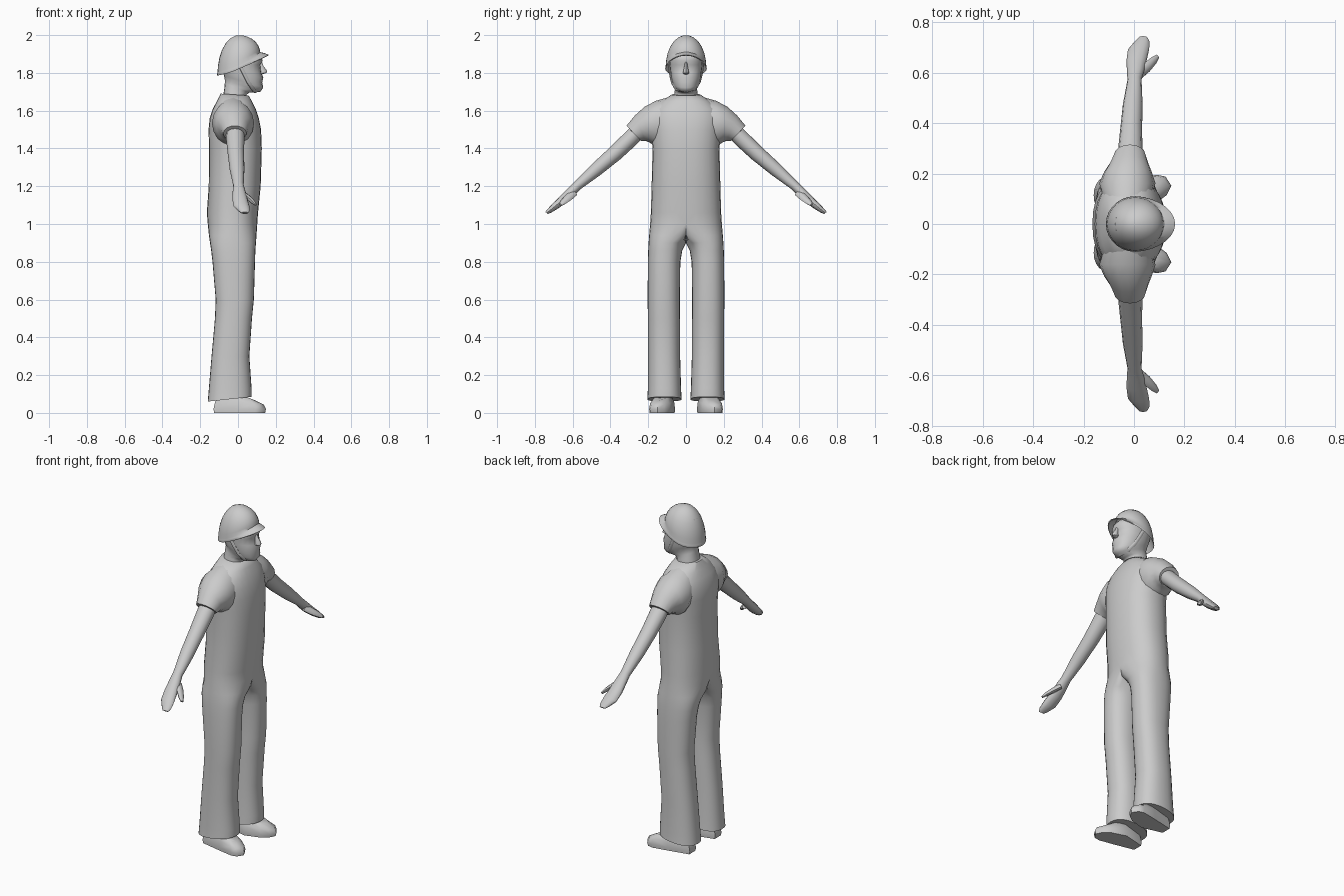
import bpy, bmesh, math
from mathutils import Vector as V

grey = bpy.data.materials.new("plain_grey")
grey.diffuse_color = (0.6, 0.6, 0.6, 1)


def spow(a, e):
    return math.copysign(abs(a) ** (2 / e), a)


def ring(c, u, v, n=16, e=2.0):
    """Superellipse cross-section around c with half axes u and v."""
    c, u, v = V(c), V(u), V(v)
    angles = [2 * math.pi * i / n for i in range(n)]
    return [c + u * spow(math.cos(a), e) + v * spow(math.sin(a), e) for a in angles]


def level(x0, x1, zb, zf, hw, yc=0.0, n=16, e=2.2):
    """Roughly horizontal section, from back x0 at zb to front x1 at zf."""
    return ring(((x0 + x1) / 2, yc, (zb + zf) / 2),
                ((x1 - x0) / 2, 0, (zf - zb) / 2), (0, hw, 0), n, e)


def limb(top, bot, x0, x1, n=12):
    """Section across an arm, from its top (y, z) to its bottom (y, z)."""
    t, b = V((0, *top)), V((0, *bot))
    return ring((t + b) / 2 + V(((x0 + x1) / 2, 0, 0)), ((x1 - x0) / 2, 0, 0),
                (t - b) / 2, n)


def loft(name, rings, mirror=False, half=False, angle=50):
    bm = bmesh.new()
    if half:
        rings = [[V((p.x, max(p.y, 0), p.z)) for p in r] for r in rings]
    vs = [[bm.verts.new(p) for p in r] for r in rings]
    n = len(vs[0])
    for a, b in zip(vs, vs[1:]):
        for i in range(n):
            j = (i + 1) % n
            bm.faces.new((a[i], a[j], b[j], b[i]))
    bm.faces.new(vs[0][::-1])
    bm.faces.new(vs[-1])
    if half:
        inner = [f for f in bm.faces if max(v.co.y for v in f.verts) < 1e-5]
        bmesh.ops.delete(bm, geom=inner, context='FACES')
    if mirror:
        bmesh.ops.mirror(bm, geom=bm.verts[:] + bm.edges[:] + bm.faces[:],
                         axis='Y', merge_dist=1e-4)
    bmesh.ops.recalc_face_normals(bm, faces=bm.faces[:])
    me = bpy.data.meshes.new(name)
    bm.to_mesh(me)
    bm.free()
    me.materials.append(grey)
    ob = bpy.data.objects.new(name, me)
    bpy.context.collection.objects.link(ob)
    bpy.ops.object.select_all(action='DESELECT')
    ob.select_set(True)
    bpy.context.view_layer.objects.active = ob
    bpy.ops.object.shade_smooth_by_angle(angle=math.radians(angle))
    return ob


# Trousers and torso: one side from hem to collar, mirrored
# x back, x front, z back, z front, half width, centre y
body = [
    (-0.160, 0.072, 0.060, 0.085, 0.091, 0.114),
    (-0.155, 0.072, 0.120, 0.130, 0.088, 0.114),
    (-0.140, 0.060, 0.300, 0.300, 0.085, 0.116),
    (-0.122, 0.074, 0.500, 0.500, 0.085, 0.117),
    (-0.118, 0.084, 0.600, 0.600, 0.085, 0.118),
    (-0.135, 0.090, 0.800, 0.800, 0.086, 0.116),
    (-0.142, 0.092, 0.860, 0.860, 0.090, 0.110),
    (-0.148, 0.095, 0.900, 0.900, 0.099, 0.099),
    (-0.154, 0.098, 0.940, 0.940, 0.130, 0.065),
    (-0.160, 0.102, 1.000, 1.000, 0.190, 0),
    (-0.165, 0.106, 1.060, 1.060, 0.186, 0),
    (-0.155, 0.120, 1.200, 1.200, 0.182, 0),
    (-0.153, 0.126, 1.400, 1.400, 0.177, 0),
    (-0.156, 0.122, 1.500, 1.500, 0.186, 0),
    (-0.150, 0.110, 1.560, 1.560, 0.190, 0),
    (-0.133, 0.094, 1.610, 1.610, 0.172, 0),
    (-0.112, 0.074, 1.650, 1.650, 0.130, 0),
    (-0.092, 0.056, 1.690, 1.680, 0.076, 0),
]
loft("shirt_and_trousers", [level(*r, n=28, e=2.3) for r in body], True, True, 60)

# Shoes: outline stacked upwards, the toe lower than the instep
sole = [(-.13, .09), (-.13, .15), (0, .178), (.09, .195), (.125, .188),
        (.148, .152), (.13, .115), (.09, .085), (0, .058)]


def shoe_ring(s, z_heel, z_toe):
    out = []
    for x, y in sole:
        t = min(max((x - 0.02) / 0.12, 0), 1)
        out.append(V((x * s, 0.125 + (y - 0.125) * s, z_heel + (z_toe - z_heel) * t)))
    return out


loft("shoes", [shoe_ring(0.97, 0, 0), shoe_ring(1, 0.02, 0.02),
               shoe_ring(0.93, 0.06, 0.043), shoe_ring(0.62, 0.10, 0.066)], True)

# Sleeves
loft("sleeves", [limb(*r, n=16) for r in [
    ((0.08, 1.675), (0.12, 1.40), -0.12, 0.07),
    ((0.16, 1.652), (0.165, 1.415), -0.138, 0.085),
    ((0.22, 1.620), (0.195, 1.432), -0.118, 0.070),
    ((0.27, 1.575), (0.215, 1.440), -0.095, 0.056),
    ((0.315, 1.520), (0.238, 1.440), -0.078, 0.045),
    ((0.304, 1.508), (0.247, 1.450), -0.062, 0.032)]], True)

# Arms with flat hands
loft("arms", [limb(*r) for r in [
    ((0.270, 1.535), (0.215, 1.475), -0.062, 0.032),
    ((0.315, 1.492), (0.258, 1.425), -0.064, 0.034),
    ((0.400, 1.408), (0.345, 1.345), -0.055, 0.032),
    ((0.500, 1.315), (0.450, 1.262), -0.044, 0.034),
    ((0.588, 1.225), (0.555, 1.187), -0.026, 0.030),
    ((0.622, 1.192), (0.590, 1.153), -0.028, 0.040),
    ((0.662, 1.152), (0.632, 1.115), -0.030, 0.050),
    ((0.705, 1.110), (0.680, 1.080), -0.024, 0.060),
    ((0.732, 1.080), (0.714, 1.060), 0.002, 0.062),
    ((0.745, 1.064), (0.732, 1.053), 0.018, 0.054)]], True)

# Thumbs
loft("thumbs", [ring(c, (r * 0.7, -r * 0.7, 0), (0, r * 0.6, r * 0.8), 8) for c, r in [
    ((0.020, 0.595, 1.165), 0.020), ((0.052, 0.622, 1.140), 0.019),
    ((0.078, 0.648, 1.118), 0.015), ((0.094, 0.664, 1.102), 0.008)]], True)

# Neck and head
loft("head", [level(*r, n=20) for r in [
    (-0.085, 0.045, 1.64, 1.62, 0.072),
    (-0.072, 0.046, 1.72, 1.685, 0.060),
    (-0.070, 0.060, 1.745, 1.696, 0.058),
    (-0.070, 0.118, 1.765, 1.700, 0.062),
    (-0.074, 0.134, 1.785, 1.722, 0.073),
    (-0.078, 0.128, 1.80, 1.750, 0.078),
    (-0.082, 0.134, 1.81, 1.775, 0.081),
    (-0.086, 0.124, 1.83, 1.800, 0.084),
    (-0.090, 0.118, 1.85, 1.842, 0.088),
    (-0.090, 0.131, 1.87, 1.864, 0.088),
    (-0.088, 0.122, 1.89, 1.890, 0.086),
    (-0.075, 0.085, 1.94, 1.930, 0.070)]])

# Nose
loft("nose", [ring((x, 0, z), (d, 0, 0), (0, w, 0), 8) for x, z, d, w in [
    (0.118, 1.792, 0.008, 0.010), (0.132, 1.800, 0.020, 0.016),
    (0.132, 1.812, 0.021, 0.014), (0.122, 1.838, 0.012, 0.008),
    (0.117, 1.858, 0.010, 0.007)]])


# Helmet: dome whose rim rises to the front, then a flared brim
def helmet_ring(s, flare=0.0, drop=0.0, scale=1.0):
    pts = []
    for i in range(28):
        a = 2 * math.pi * i / 28
        c, sn = math.cos(a), math.sin(a)
        rim = 1.835 + 0.0525 * c + 0.0175 * c * c
        r = math.sin(s * math.pi / 2) * scale
        out = flare * max(c, 0) ** 1.5
        z = rim - drop + (2.0 - rim) * math.cos(s * math.pi / 2)
        pts.append(V((0.005 + 0.113 * r * c + out, 0.107 * r * sn, z)))
    return pts


loft("helmet", [helmet_ring(s) for s in (0.08, 0.25, 0.42, 0.58, 0.74, 0.88, 0.97)]
     + [helmet_ring(1, 0.022, 0.0, 1.01), helmet_ring(1, 0.042, 0.010, 1.03),
        helmet_ring(1, 0.040, 0.014, 1.01), helmet_ring(1, 0, -0.01, 0.92),
        helmet_ring(1, 0, -0.05, 0.80)])

# Chin strap running from the helmet sides under the jaw
strap = [(0.005, 0.092, 1.85), (0.030, 0.086, 1.80), (0.055, 0.074, 1.75),
         (0.082, 0.052, 1.712), (0.095, 0.0, 1.698)]
path = strap + [(x, -y, z) for x, y, z in strap[-2::-1]]
loft("chin_strap", [ring(p, (0.009, 0, 0.004), (0, 0.005, 0.004), 6) for p in path])
